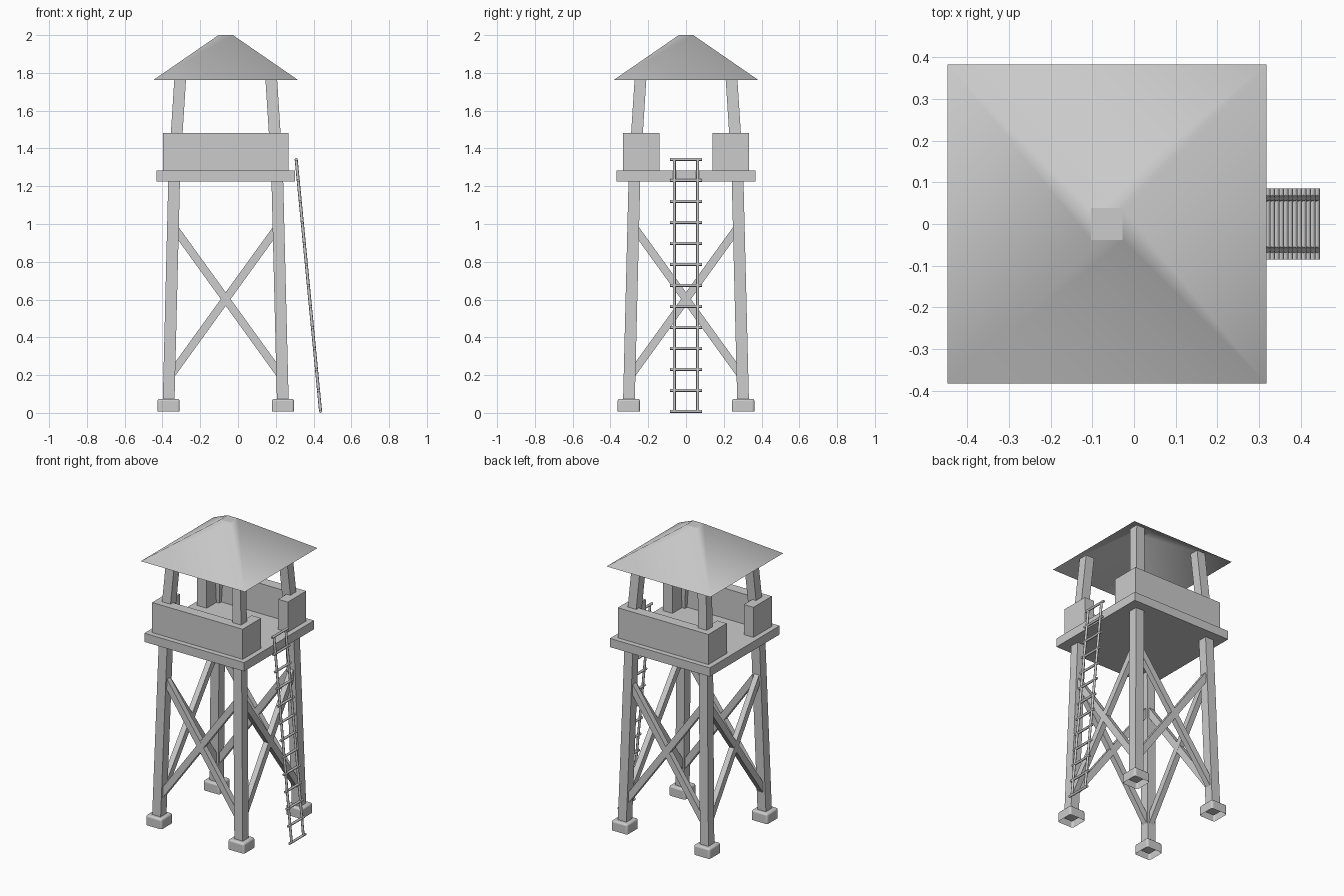
import bpy, bmesh
from math import radians
from mathutils import Vector, Matrix

if "Cube" in bpy.data.objects:
    bpy.data.objects.remove(bpy.data.objects["Cube"])

CX = -0.065                      # tower axis, the ladder leans on its +x side
CORNERS = [(sx, sy) for sx in (-1, 1) for sy in (-1, 1)]


def add_object(name, bm):
    bmesh.ops.recalc_face_normals(bm, faces=bm.faces[:])
    mesh = bpy.data.meshes.new(name)
    bm.to_mesh(mesh)
    bm.free()
    ob = bpy.data.objects.new(name, mesh)
    bpy.context.collection.objects.link(ob)
    return ob


def prism(name, rings, cap_bottom=True, cap_top=True):
    """Loft between rings of points with equal counts."""
    bm = bmesh.new()
    loops = [[bm.verts.new(p) for p in ring] for ring in rings]
    n = len(loops[0])
    for a, b in zip(loops, loops[1:]):
        for i in range(n):
            j = (i + 1) % n
            bm.faces.new((a[i], a[j], b[j], b[i]))
    if cap_bottom:
        bm.faces.new(loops[0][::-1])
    if cap_top:
        bm.faces.new(loops[-1])
    return add_object(name, bm)


def square(x, y, z, h):
    return [(x - h, y - h, z), (x + h, y - h, z), (x + h, y + h, z), (x - h, y + h, z)]


def rod(name, a, b, radius, sides=8):
    a, b = Vector(a), Vector(b)
    d = b - a
    mat = Matrix.Translation((a + b) / 2) @ d.to_track_quat('Z', 'Y').to_matrix().to_4x4()
    bm = bmesh.new()
    bmesh.ops.create_cone(bm, cap_ends=True, segments=sides, radius1=radius,
                          radius2=radius, depth=d.length, matrix=mat)
    ob = add_object(name, bm)
    smooth(ob)
    return ob


def smooth(ob, angle=50):
    bpy.ops.object.select_all(action='DESELECT')
    ob.select_set(True)
    bpy.context.view_layer.objects.active = ob
    bpy.ops.object.shade_smooth_by_angle(angle=radians(angle))


# Legs, roof posts and footings at the four corners
for sx, sy in CORNERS:
    def at(r, z, h=0.031):
        return square(CX + sx * r, sy * r, z, h)
    prism("leg", [at(0.303, 0.03), at(0.273, 1.24)])
    prism("roof_post", [at(0.273, 1.27), at(0.237, 1.83)])
    foot = prism("footing", [at(0.303, 0.008, 0.059), at(0.303, 0.074, 0.059)], cap_bottom=False)
    bev = foot.modifiers.new("rounded", 'BEVEL')
    bev.width, bev.segments = 0.012, 3
    smooth(foot)

# Cross braces on the four sides
w, t = 0.021, 0.018
for side in range(4):
    rot = Matrix.Translation((CX, 0, 0)) @ Matrix.Rotation(radians(90 * side), 4, 'Z')
    for s in (-1, 1):
        a, b = Vector((-s * 0.298, -0.298, 0.19)), Vector((s * 0.280, -0.280, 0.99))
        d = (b - a).normalized()
        out = Vector((0, -1, 0))
        across = d.cross(out).normalized()
        rings = [[rot @ (p + across * i * w + out * j * t)
                  for i, j in ((-1, -1), (1, -1), (1, 1), (-1, 1))] for p in (a, b)]
        prism("cross_brace", rings)

# Platform deck
prism("platform", [square(CX, 0, 1.225, 0.367), square(CX, 0, 1.283, 0.367)])

# C-shaped parapets, front and back, leaving gaps on the left and right
o, i, gap = 0.333, 0.263, 0.14
outline = [(-o, -gap), (-o, -o), (o, -o), (o, -gap), (i, -gap), (i, -i), (-i, -i), (-i, -gap)]
for s, name in ((1, "front_parapet"), (-1, "back_parapet")):
    prism(name, [[(CX + x, s * y, z) for x, y in outline] for z in (1.283, 1.483)])

# Thin hollow roof, smooth sides and small flat top
roof = prism("roof", [square(CX, 0, 1.763, 0.382), square(CX, 0, 2.0, 0.038)], cap_bottom=False)
for p in roof.data.polygons:
    p.use_smooth = len(roof.data.polygons) - 1 != p.index

# Leaning ladder
low, high = Vector((0.437, 0, 0.008)), Vector((0.308, 0, 1.342))
for s in (-1, 1):
    off = Vector((0, s * 0.062, 0))
    rod("ladder_rail", low + off, high + off, 0.008)
for k in range(13):
    p = low.lerp(high, k / 12)
    off = Vector((0, 0.085, 0))
    rod("ladder_rung", p - off, p + off, 0.008)
